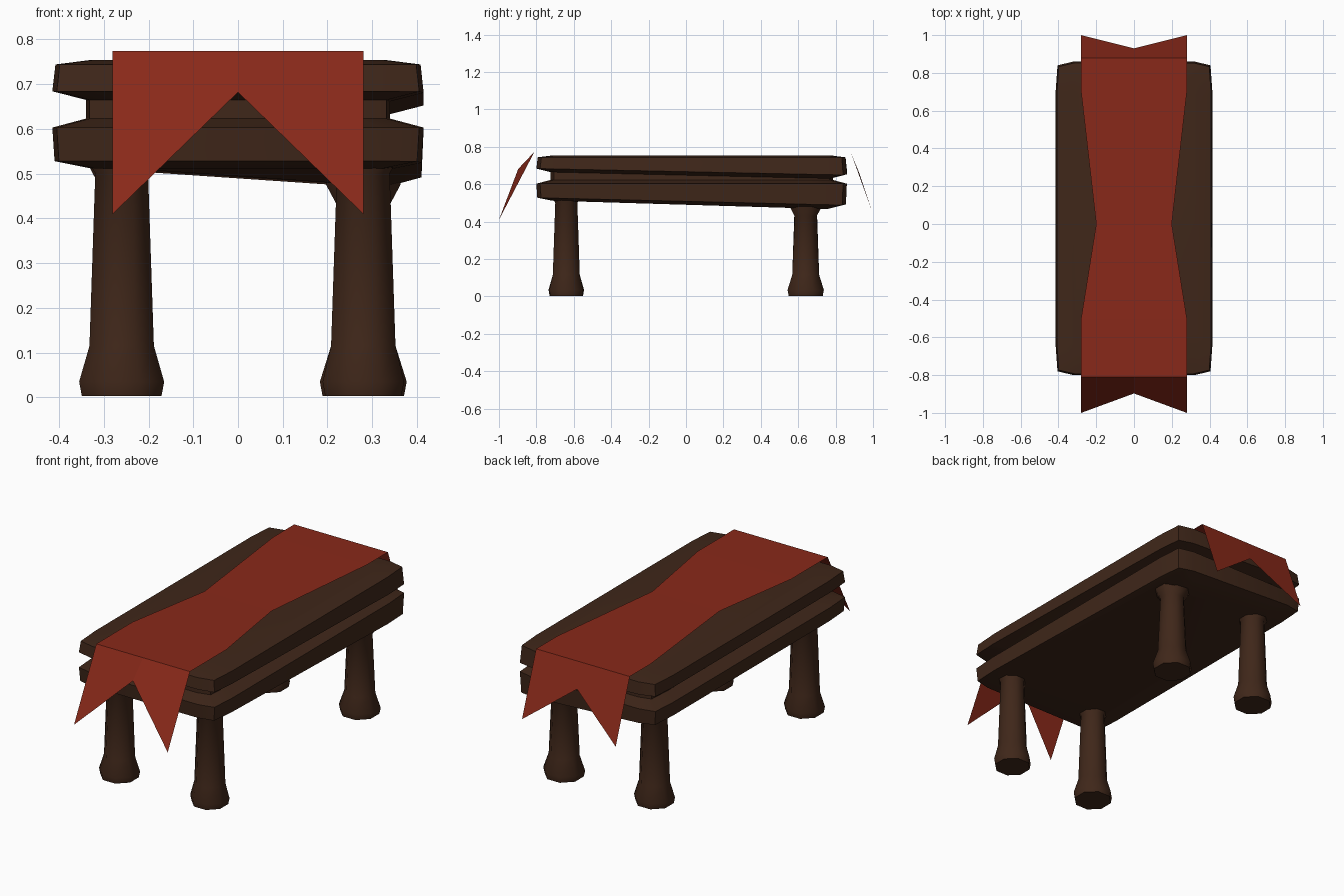
import bpy, math

if "Cube" in bpy.data.objects:
    bpy.data.objects.remove(bpy.data.objects["Cube"])


def material(name, rgb):
    m = bpy.data.materials.new(name)
    m.diffuse_color = (*rgb, 1)
    m.use_nodes = True
    m.node_tree.nodes["Principled BSDF"].inputs["Base Color"].default_value = m.diffuse_color
    return m


WOOD = material("dark_wood", (0.05, 0.02, 0.01))
RED = material("red_cloth", (0.25, 0.022, 0.01))


def make(name, verts, faces, mat, smooth=None):
    me = bpy.data.meshes.new(name)
    me.from_pydata(verts, [], faces)
    me.materials.append(mat)
    ob = bpy.data.objects.new(name, me)
    bpy.context.collection.objects.link(ob)
    if smooth:
        bpy.ops.object.select_all(action='DESELECT')
        ob.select_set(True)
        bpy.context.view_layer.objects.active = ob
        bpy.ops.object.shade_smooth_by_angle(angle=math.radians(smooth))
    return ob


def loft(name, rings, mat, smooth):
    """Skin a stack of rings (bottom to top, counter-clockwise) and cap both ends."""
    n = len(rings[0])
    verts = [p for r in rings for p in r]
    faces = [(k * n + i, k * n + (i + 1) % n, (k + 1) * n + (i + 1) % n, (k + 1) * n + i)
             for k in range(len(rings) - 1) for i in range(n)]
    faces.append(tuple(reversed(range(n))))
    faces.append(tuple(range((len(rings) - 1) * n, len(rings) * n)))
    return make(name, verts, faces, mat, smooth)


# Table top: two worn slabs with a recessed core, sagging at the back right corner
CY = 0.03


def slab_ring(inset, z, drop):
    quarter = [(0.415, 0.67), (0.405, 0.81), (0.32, 0.83)]
    pts = []
    for sx, sy, order in ((1, 1, 1), (-1, 1, -1), (-1, -1, 1), (1, -1, -1)):
        pts += [(sx * x, sy * y) for x, y in quarter[::order]]
    out = []
    for x, y in pts:
        t = (x / 0.415 + 1) / 2 * (y / 0.83 + 1) / 2
        out.append((x * (1 - inset / 0.415), CY + y * (1 - inset / 0.83), z - drop * t))
    return out


profile = [(0.085, 0.512, 0.045), (0.005, 0.528, 0.04), (0, 0.603, 0.0), (0.075, 0.623, 0.0),
           (0.075, 0.665, 0.035), (0, 0.684, 0.035), (0.007, 0.744, 0.0), (0.085, 0.754, 0.0)]
loft("table_top", [slab_ring(*p) for p in profile], WOOD, 50)

# Legs: eight-sided, flared feet, collar under the slab
for name, x, y, top, foot in (("front_left_leg", -0.26, -0.64, 0.50, 0.095),
                              ("front_right_leg", 0.28, -0.64, 0.50, 0.091),
                              ("back_left_leg", -0.26, 0.64, 0.49, 0.095),
                              ("back_right_leg", 0.28, 0.64, 0.43, 0.097)):
    prof = [(foot - 0.006, 0.003), (foot, 0.035), (0.072, 0.115), (0.059, top),
            (0.083, top + 0.045), (0.083, top + 0.07)]
    rings = [[(x + r * math.cos(math.tau * (i + 0.5) / 8) / math.cos(math.pi / 8),
               y + r * math.sin(math.tau * (i + 0.5) / 8) / math.cos(math.pi / 8), z)
              for i in range(8)] for r, z in prof]
    loft(name, rings, WOOD, 50)

# Cloth runner: thin sheet, pinched in the middle, swallow-tailed ends
rows = [(-1.0, 0.28, 0.41), (-0.81, 0.28, 0.774), (-0.5, 0.28, 0.774), (0.0, 0.20, 0.77),
        (0.7, 0.28, 0.774), (0.88, 0.28, 0.774), (1.0, 0.28, 0.44)]
notch = {0: (-0.897, 0.682), 6: (0.93, 0.65)}
verts = []
for i, (y, w, z) in enumerate(rows):
    cy, cz = notch.get(i, (y, z))
    verts += [(-w, y, z), (0, cy, cz), (w, y, z)]
faces = [(3 * k + s, 3 * k + s + 1, 3 * k + s + 4, 3 * k + s + 3)
         for k in range(len(rows) - 1) for s in (0, 1)]
make("cloth_runner", verts, faces, RED)
